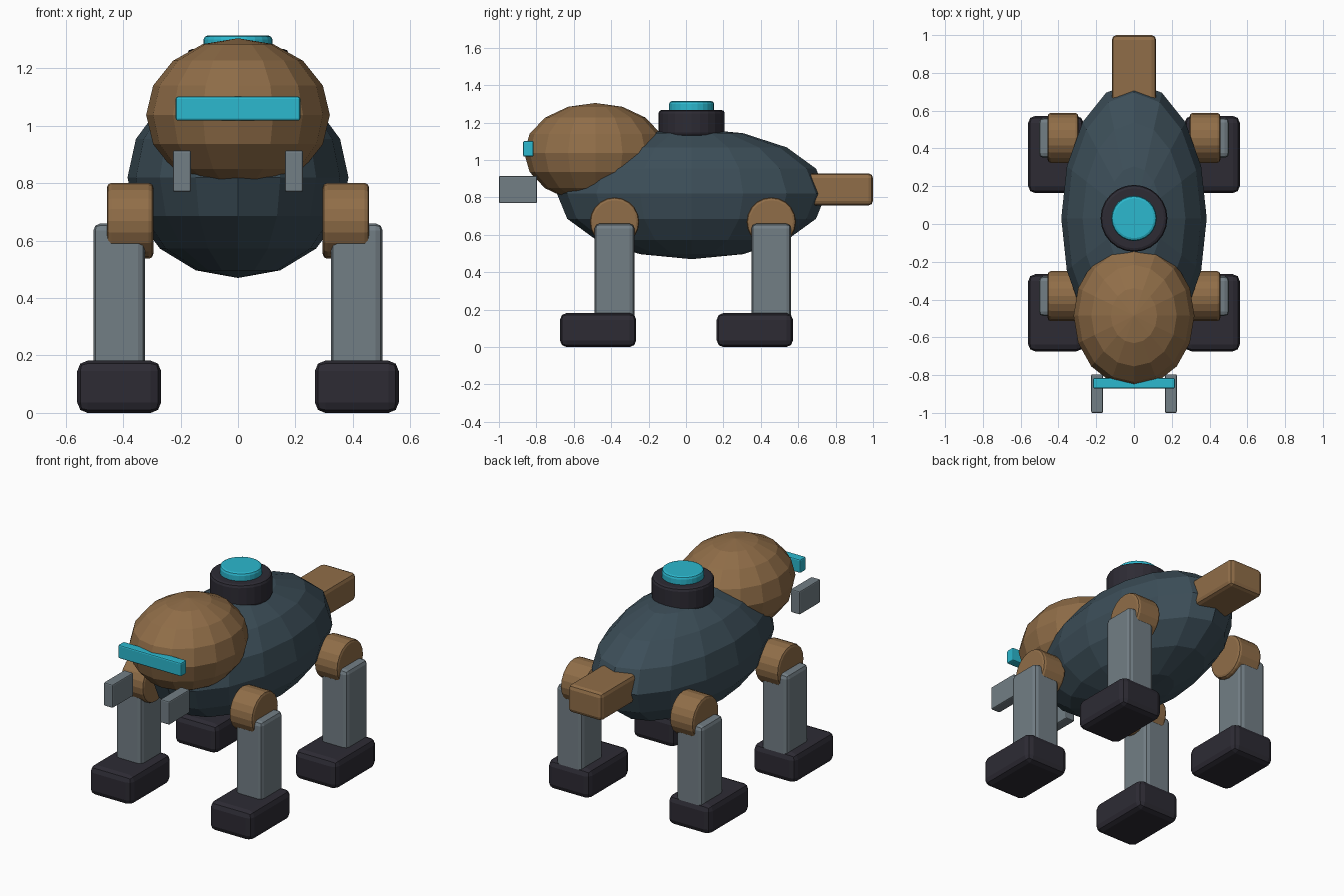
import bpy
from math import pi

cube = bpy.data.objects.get("Cube")
if cube:
    bpy.data.objects.remove(cube, do_unlink=True)


def material(name, r, g, b):
    m = bpy.data.materials.new(name)
    m.use_nodes = True
    m.diffuse_color = (r, g, b, 1)
    m.node_tree.nodes["Principled BSDF"].inputs["Base Color"].default_value = (r, g, b, 1)
    return m


bronze = material("bronze", 0.28, 0.155, 0.065)
slate = material("dark slate", 0.045, 0.076, 0.098)
steel = material("grey steel", 0.17, 0.21, 0.235)
charcoal = material("charcoal", 0.026, 0.024, 0.034)
cyan = material("bright cyan", 0.025, 0.48, 0.62)


def finish(name, mat, bevel=0, segments=2):
    """Name and colour the new primitive, apply its scale and soften its edges."""
    ob = bpy.context.object
    ob.name = ob.data.name = name
    ob.data.materials.append(mat)
    bpy.ops.object.transform_apply(location=False, rotation=True, scale=True)
    if bevel:
        mod = ob.modifiers.new("Bevel", 'BEVEL')
        mod.width = bevel
        mod.segments = segments
        mod.limit_method = 'ANGLE'
        mod.angle_limit = pi / 4
    return ob


def box(name, mat, centre, size, bevel, segments=2):
    bpy.ops.mesh.primitive_cube_add(size=1, location=centre)
    bpy.context.object.scale = size
    return finish(name, mat, bevel, segments)


def drum(name, mat, centre, radius, depth, bevel, sides=24, rotation=(0, 0, 0)):
    bpy.ops.mesh.primitive_cylinder_add(vertices=sides, radius=radius, depth=depth,
                                        location=centre, rotation=rotation)
    return finish(name, mat, bevel)


def ellipsoid(name, mat, centre, radii):
    bpy.ops.mesh.primitive_uv_sphere_add(segments=16, ring_count=8, radius=1, location=centre)
    bpy.context.object.scale = radii
    return finish(name, mat)


# Faceted body and head
ellipsoid("body", slate, (0, 0.03, 0.82), (0.385, 0.72, 0.35))
ellipsoid("head", bronze, (0, -0.485, 1.038), (0.32, 0.38, 0.267))

# Visor, tail and the turret with its lamp
box("visor", cyan, (0, -0.843, 1.06), (0.434, 0.056, 0.084), 0.008)
box("tail", bronze, (0, 0.79, 0.843), (0.235, 0.42, 0.172), 0.025)
drum("turret", charcoal, (0, 0.03, 1.198), 0.177, 0.14, 0.018)
drum("lamp", cyan, (0, 0.03, 1.275), 0.12, 0.08, 0.015)

for side, x in (("left", 1), ("right", -1)):
    # Jaw prongs under the visor
    box(f"{side}_jaw_prong", steel, (x * 0.195, -0.898, 0.842), (0.063, 0.204, 0.145), 0.007)

    # Legs: hip drum, square shin and blocky foot
    for end, y in (("front", -0.382), ("rear", 0.456)):
        part = f"{end}_{side}"
        drum(f"{part}_hip", bronze, (x * 0.376, y, 0.669), 0.132, 0.162, 0.016,
             20, (0, pi / 2, 0))
        box(f"{part}_shin", steel, (x * 0.414, y, 0.39), (0.18, 0.212, 0.54), 0.025)
        box(f"{part}_foot", charcoal, (x * 0.414, y - 0.088, 0.091), (0.292, 0.408, 0.182), 0.036)
